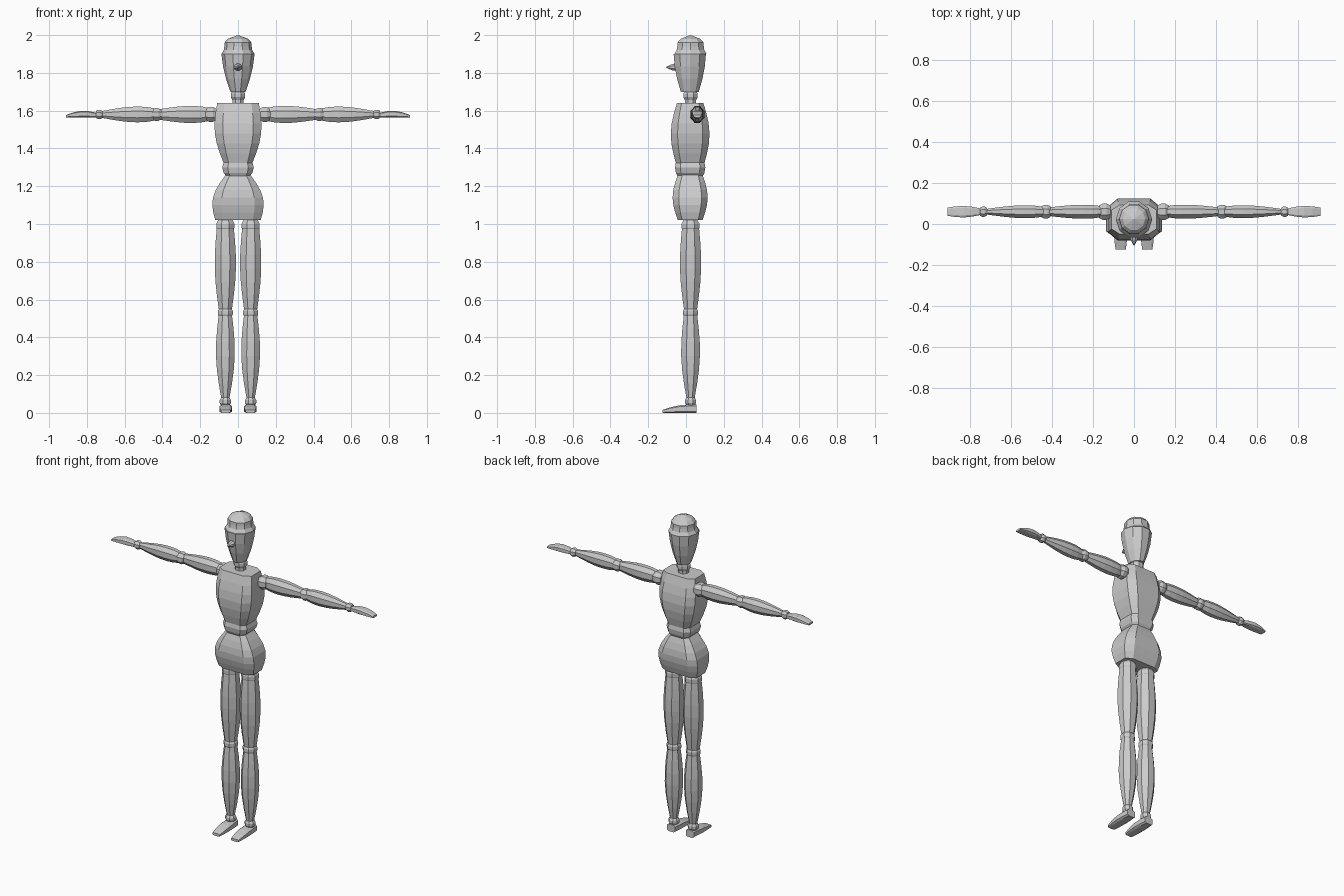
import bpy, bmesh, math

cube = bpy.data.objects.get("Cube")
if cube:
    bpy.data.objects.remove(cube, do_unlink=True)

grey = bpy.data.materials.new("pale_grey")
grey.use_nodes = True
colour = (.6, .6, .6, 1)
grey.diffuse_color = colour
grey.node_tree.nodes["Principled BSDF"].inputs["Base Color"].default_value = colour


def chamfered_square(flat):
    """Unit square with cut corners; flat is the half length of each side."""
    return [(1, -flat), (1, flat), (flat, 1), (-flat, 1),
            (-1, flat), (-1, -flat), (-flat, -1), (flat, -1)]


def polygon(sides):
    angles = [math.tau * i / sides for i in range(sides)]
    return [(math.cos(angle), math.sin(angle)) for angle in angles]


OCTAGON = chamfered_square(.42)
BLOCK = chamfered_square(.65)
ROUND = polygon(10)


def place(axis, along, across, up):
    """Put a section point at its position on a part that runs along an axis."""
    if axis == "x":
        return (along, across, up)
    if axis == "y":
        return (across, along, up)
    return (across, up, along)


def barrel(name, axis, span, centre, start, end, bulge,
           section=OCTAGON, steps=6, skew=1, flat_base=False, mirror=False):
    """Part whose two radii run from start to end, swollen by a sine bulge."""
    bm = bmesh.new()
    loops = []
    for step in range(steps + 1):
        part = step / steps
        swell = math.sin(math.pi * part ** skew)
        wide, deep = [a + (b - a) * part + c * swell for a, b, c in zip(start, end, bulge)]
        along = span[0] + (span[1] - span[0]) * part
        middle = centre[1] + (deep if flat_base else 0)
        points = [place(axis, along, centre[0] + u * wide, middle + v * deep) for u, v in section]
        if mirror:
            points = [(-x, y, z) for x, y, z in points]
        loops.append([bm.verts.new(point) for point in points])
    # Skin the rings and close both ends
    count = len(section)
    for low, high in zip(loops, loops[1:]):
        for i in range(count):
            j = (i + 1) % count
            bm.faces.new((low[i], low[j], high[j], high[i]))
    bm.faces.new(loops[0])
    bm.faces.new(loops[-1])
    bmesh.ops.recalc_face_normals(bm, faces=bm.faces)
    mesh = bpy.data.meshes.new(name)
    bm.to_mesh(mesh)
    bm.free()
    mesh.materials.append(grey)
    bpy.context.collection.objects.link(bpy.data.objects.new(name, mesh))


def limb(name, axis, span, centre, start, end, bulge, slim=1, skew=1, mirror=False):
    """Swollen limb segment, optionally slimmer across than it is tall."""
    start, end, bulge = [(radius * slim, radius) for radius in (start, end, bulge)]
    barrel(name, axis, span, centre, start, end, bulge, skew=skew, mirror=mirror)


def joint(name, axis, along, centre, radius, mirror=False):
    """Faceted ball joint."""
    half = radius * .7
    rim, swell = radius * .75, radius * .28
    barrel(name, axis, (along - half, along + half), centre,
           (rim, rim), (rim, rim), (swell, swell), steps=3, mirror=mirror)


# Head, nose and neck
SKULL = (0, .024)
barrel("face", "z", (1.7, 1.9), (0, .02), start=(.04, .05), end=(.088, .09),
       bulge=(.008, .008), section=ROUND, steps=3)
barrel("crown", "z", (1.9, 2), SKULL, start=(.088, .09), end=(.001, .001),
       bulge=(.04, .04), section=ROUND, steps=5, skew=2)
barrel("nose", "y", (-.05, -.105), (0, 1.83), start=(.018, .018), end=(.002, .002),
       bulge=(.007, .005), steps=4, skew=.7)
barrel("neck", "z", (1.63, 1.71), SKULL, start=(.03, .03), end=(.03, .03),
       bulge=(0, 0), steps=1)
joint("neck_joint", "z", 1.68, SKULL, radius=.038)

# Chest, waist and hips
BODY = (0, .022)
barrel("chest", "z", (1.32, 1.64), BODY, start=(.075, .075), end=(.11, .07),
       bulge=(.03, .03), section=BLOCK)
barrel("waist", "z", (1.24, 1.33), BODY, start=(.05, .06), end=(.075, .075),
       bulge=(.02, .012), section=BLOCK, steps=3)
barrel("hips", "z", (1.02, 1.26), BODY, start=(.12, .065), end=(.065, .065),
       bulge=(.04, .028), section=BLOCK)

LEG = (.067, .024)
ARM = (.06, 1.58)

for side, flip in (("left", False), ("right", True)):
    # Leg
    joint(side + "_hip_joint", "z", .99, LEG, radius=.048, mirror=flip)
    limb(side + "_thigh", "z", (.55, .98), LEG, start=.035, end=.045,
         bulge=.016, mirror=flip)
    joint(side + "_knee", "z", .53, LEG, radius=.04, mirror=flip)
    limb(side + "_shin", "z", (.08, .52), LEG, start=.022, end=.035,
         bulge=.021, mirror=flip)
    joint(side + "_ankle", "z", .06, LEG, radius=.03, mirror=flip)
    barrel(side + "_foot", "y", (-.125, .055), (.065, 0), start=(.025, .008),
           end=(.028, .022), bulge=(.007, .005), section=BLOCK, steps=4,
           flat_base=True, mirror=flip)

    # Arm
    joint(side + "_shoulder", "x", .143, ARM, radius=.04, mirror=flip)
    limb(side + "_upper_arm", "x", (.15, .42), ARM, start=.034, end=.027,
         bulge=.014, slim=.75, skew=.8, mirror=flip)
    joint(side + "_elbow", "x", .43, ARM, radius=.034, mirror=flip)
    limb(side + "_forearm", "x", (.44, .72), ARM, start=.032, end=.018,
         bulge=.015, slim=.75, skew=.8, mirror=flip)
    joint(side + "_wrist", "x", .735, ARM, radius=.025, mirror=flip)
    barrel(side + "_hand", "x", (.75, .91), (.06, 1.565), start=(.016, .012),
           end=(.02, .006), bulge=(.01, .008), section=BLOCK, steps=4,
           flat_base=True, mirror=flip)
